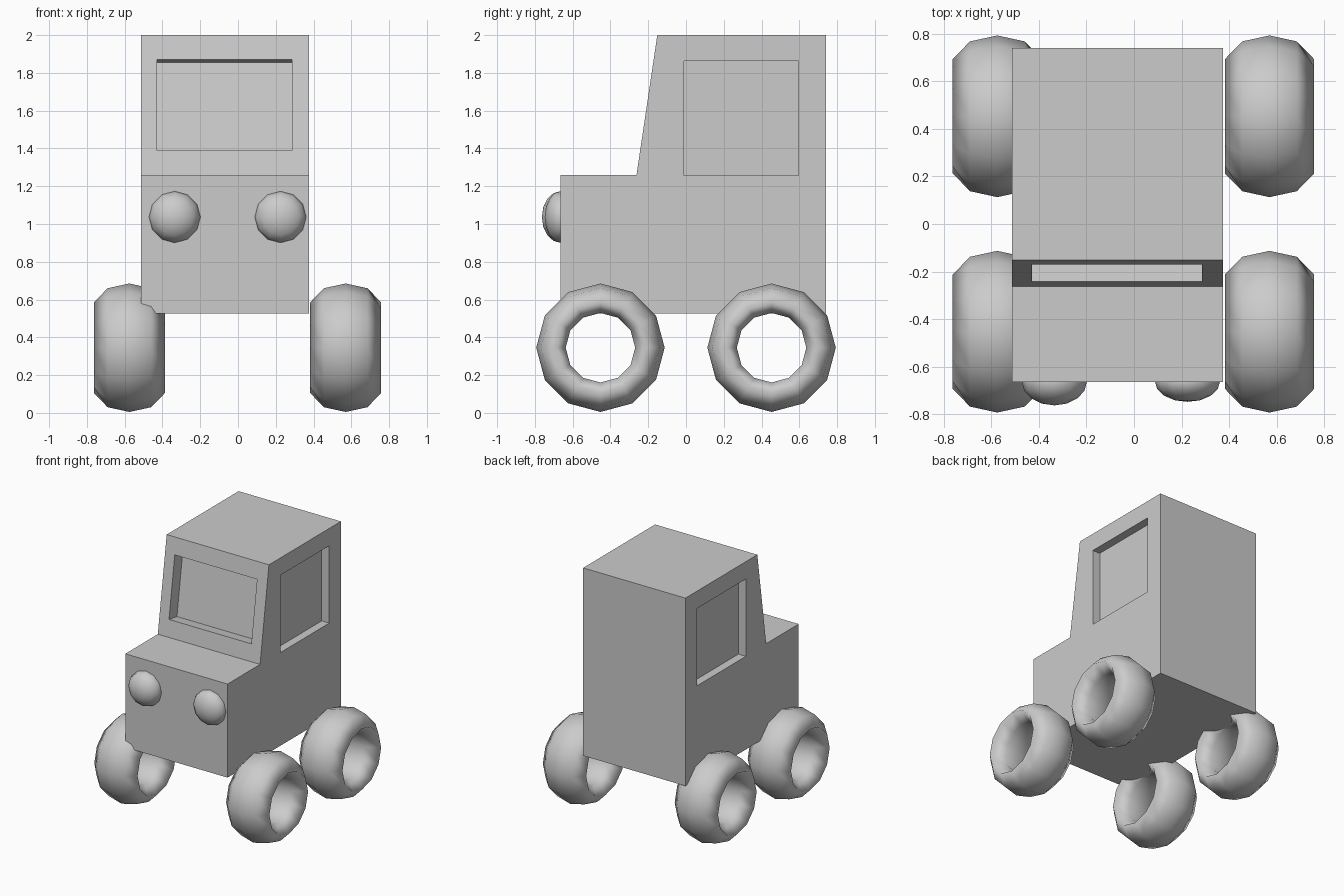
import bpy, bmesh, math
from mathutils import Matrix, Vector

cube = bpy.data.objects.get("Cube")
if cube:
    bpy.data.objects.remove(cube, do_unlink=True)

grey = bpy.data.materials.new("light_grey")
grey.use_nodes = True
grey.diffuse_color = (0.6, 0.6, 0.6, 1)
grey.node_tree.nodes["Principled BSDF"].inputs["Base Color"].default_value = (0.6, 0.6, 0.6, 1)


def make_object(name, bm, smooth=False):
    """Turn a bmesh into a named grey object."""
    bmesh.ops.recalc_face_normals(bm, faces=bm.faces[:])
    for face in bm.faces:
        face.smooth = smooth
    mesh = bpy.data.meshes.new(name)
    bm.to_mesh(mesh)
    bm.free()
    mesh.materials.append(grey)
    obj = bpy.data.objects.new(name, mesh)
    bpy.context.collection.objects.link(obj)
    return obj


def make_cutter(name, centre, size, tilt=0.0):
    """Hidden box that carves a window recess."""
    bm = bmesh.new()
    matrix = (Matrix.Translation(centre) @ Matrix.Rotation(tilt, 4, 'X')
              @ Matrix.Diagonal((*size, 1)))
    bmesh.ops.create_cube(bm, size=1, matrix=matrix)
    obj = make_object(name, bm)
    obj.hide_render = True
    obj.hide_viewport = True
    obj.display_type = 'WIRE'
    return obj


# Body: side profile (y, z) extruded across the width
right_x, left_x = -0.513, 0.375
profile = [(-0.665, 0.525), (0.74, 0.525), (0.74, 2.0),
           (-0.152, 2.0), (-0.262, 1.26), (-0.665, 1.26)]
bm = bmesh.new()
side = bm.faces.new([bm.verts.new((right_x, y, z)) for y, z in profile])
extruded = bmesh.ops.extrude_face_region(bm, geom=[side])["geom"]
bmesh.ops.translate(bm, vec=(left_x - right_x, 0, 0),
                    verts=[v for v in extruded if isinstance(v, bmesh.types.BMVert)])
body = make_object("body", bm)

# Recessed windscreen and side windows
slope = math.atan2(0.11, 0.74)
cutters = [make_cutter("windscreen_cutter", (-0.072, -0.207, 1.63),
                       (0.715, 0.2, 0.485), -slope)]
for name, x in (("right", right_x), ("left", left_x)):
    cutters.append(make_cutter(name + "_window_cutter", (x, 0.293, 1.56),
                               (0.13, 0.605, 0.607)))
for cutter in cutters:
    cut = body.modifiers.new(cutter.name, 'BOOLEAN')
    cut.operation = 'DIFFERENCE'
    cut.solver = 'EXACT'
    cut.object = cutter


# Wheels: rounded tyre section (offset along axle, radius) spun round the axle
def make_wheel(name, centre):
    half = [(0.115, 0.315), (0.188, 0.24), (0.085, 0.184)]
    section = [(0, 0.34)] + half + [(-x, r) for x, r in reversed(half)]
    bm = bmesh.new()
    verts = [bm.verts.new((x, 0, r)) for x, r in section]
    edges = [bm.edges.new((verts[i - 1], verts[i])) for i in range(len(verts))]
    bmesh.ops.spin(bm, geom=verts + edges, cent=(0, 0, 0), axis=(1, 0, 0),
                   angle=math.tau, steps=12)
    bmesh.ops.remove_doubles(bm, verts=bm.verts[:], dist=0.001)
    bmesh.ops.translate(bm, vec=Vector(centre), verts=bm.verts[:])
    make_object(name, bm, smooth=True)


for end, y in (("front", -0.453), ("rear", 0.453)):
    for name, x in (("right", -0.575), ("left", 0.57)):
        make_wheel(f"{end}_{name}_wheel", (x, y, 0.345))

# Headlights: flattened domes half sunk in the nose
for name, x, depth in (("right", -0.335, 0.1), ("left", 0.225, 0.085)):
    bm = bmesh.new()
    matrix = (Matrix.Translation((x, -0.663, 1.037))
              @ Matrix.Diagonal((0.137, depth, 0.137, 1))
              @ Matrix.Rotation(math.pi / 2, 4, 'X'))
    bmesh.ops.create_uvsphere(bm, u_segments=12, v_segments=8, radius=1, matrix=matrix)
    make_object(name + "_headlight", bm, smooth=True)
